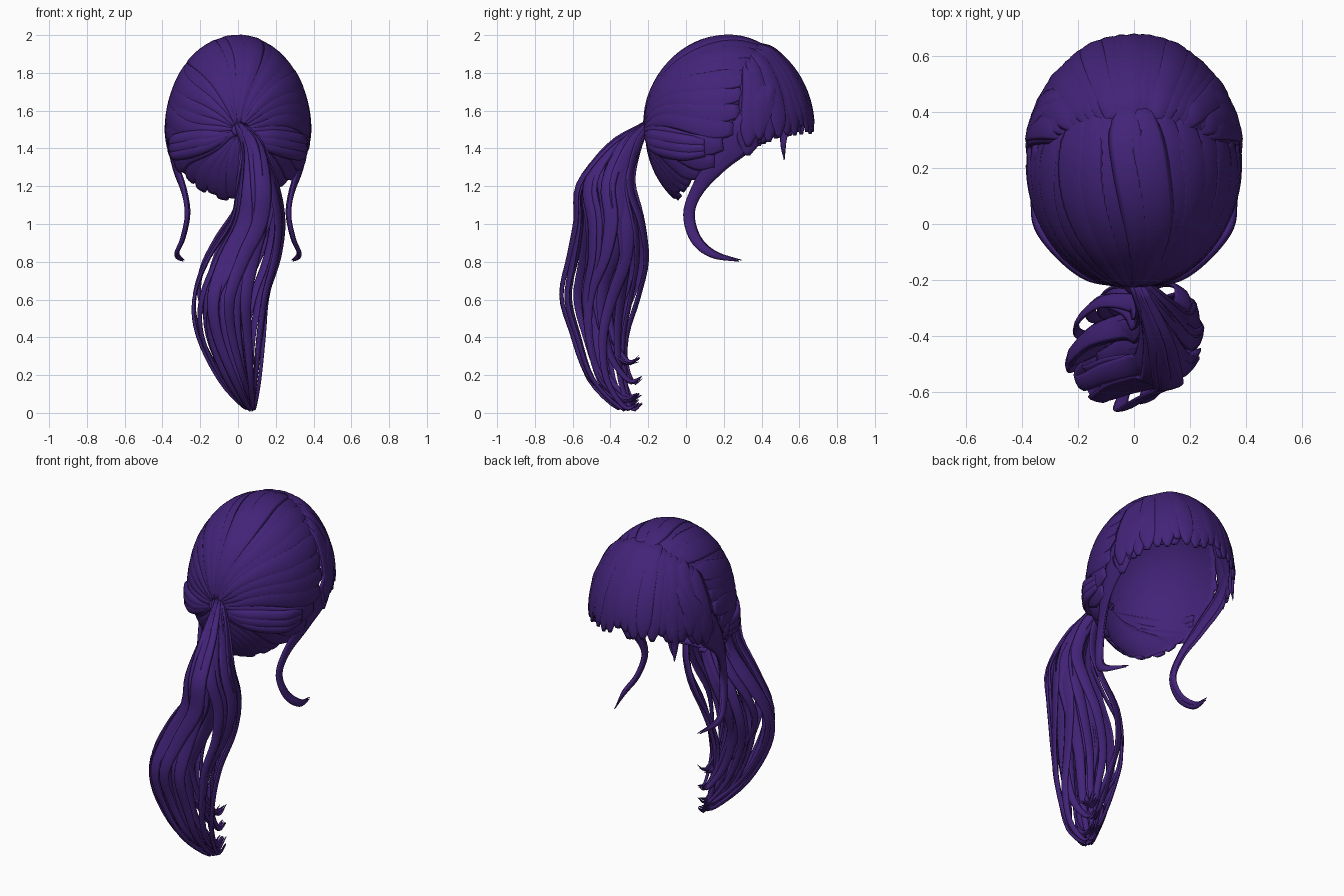
import bpy, bmesh, random
from math import sin, cos, pi, radians, sqrt
from mathutils import Vector

if "Cube" in bpy.data.objects:
    bpy.data.objects.remove(bpy.data.objects["Cube"])

random.seed(4)
C, R = Vector((0, 0.22, 1.5)), Vector((0.385, 0.45, 0.5))   # skull ellipsoid
mat = bpy.data.materials.new("purple_hair")
mat.diffuse_color = (0.056, 0.017, 0.19, 1)
mat.use_nodes = True
mat.node_tree.nodes["Principled BSDF"].inputs["Base Color"].default_value = mat.diffuse_color


def on_skull(d, s=1.0):
    d = d.normalized()
    return C + Vector((d.x * R.x, d.y * R.y, d.z * R.z)) * s


def skull_normal(p):
    q = p - C
    return Vector((q.x / R.x**2, q.y / R.y**2, q.z / R.z**2)).normalized()


def spline(rows, n):
    """Catmull-Rom through rows of equal length."""
    rows = [tuple(2 * a - b for a, b in zip(rows[0], rows[1]))] + list(rows) + \
           [tuple(2 * a - b for a, b in zip(rows[-1], rows[-2]))]
    out, segs = [], len(rows) - 3
    for i in range(n + 1):
        f = i / n * segs
        k = min(int(f), segs - 1)
        t = f - k
        out.append([0.5 * (2 * b + (c - a) * t + (2*a - 5*b + 4*c - d) * t*t + (3*b - a - 3*c + d) * t**3)
                    for a, b, c, d in zip(*rows[k:k + 4])])
    return out


def strand(bm, rows, normal, thick=0.014, n=22, sides=8):
    """Flattened tapering lock; rows are x, y, z, half width."""
    s = spline(rows, n)
    pts = [Vector(r[:3]) for r in s]
    rings = []
    for i, p in enumerate(pts):
        t = (pts[min(i + 1, n)] - pts[max(i - 1, 0)]).normalized()
        side = t.cross(normal(p)).normalized()
        up = side.cross(t)
        w = max(s[i][3], 0.002)
        h = min(thick, w * 0.6)
        rings.append([bm.verts.new(p + side * w * cos(a) + up * h * sin(a))
                      for a in (2 * pi * k / sides for k in range(sides))])
    for a, b in zip(rings, rings[1:]):
        for k in range(sides):
            j = (k + 1) % sides
            bm.faces.new((a[k], a[j], b[j], b[k]))
    bm.faces.new(rings[0])
    bm.faces.new(rings[-1])


def finish(bm, name):
    bmesh.ops.recalc_face_normals(bm, faces=bm.faces)
    me = bpy.data.meshes.new(name)
    bm.to_mesh(me)
    bm.free()
    for p in me.polygons:
        p.use_smooth = True
    me.materials.append(mat)
    ob = bpy.data.objects.new(name, me)
    bpy.context.collection.objects.link(ob)
    return ob


# swept-back cap: everything radiates from the ponytail root at the back
EDGE = [(-90, 50), (-60, 53), (-35, 64), (-15, 80), (0, 93), (30, 104), (60, 114), (90, 119)]


def elevation(phi):
    return 90 - abs((phi - 90 + 180) % 360 - 180)   # mirrored left/right


def edge(phi):
    e = elevation(phi)
    for (a, x), (b, y) in zip(EDGE, EDGE[1:]):
        if e <= b:
            return x + (y - x) * (e - a) / (b - a)
    return EDGE[-1][1]


def nape(phi):
    return 0.03 * max(0, min(1, (-elevation(phi) - 20) / 15))   # nape sits slightly inside


def back_dir(theta, phi):
    t, f = radians(theta), radians(phi)
    return Vector((sin(t) * cos(f), -cos(t), sin(t) * sin(f)))


bm = bmesh.new()
rings = [[bm.verts.new(on_skull(back_dir(2 + (edge(p) - 3) * i / 18, p), 0.975 - nape(p)))
          for p in range(0, 360, 5)] for i in range(19)]
for a, b in zip(rings, rings[1:]):
    for k in range(72):
        j = (k + 1) % 72
        bm.faces.new((a[k], a[j], b[j], b[k]))
bm.faces.new(rings[0])
cap = finish(bm, "cap_base")
m = cap.modifiers.new("thickness", 'SOLIDIFY')
m.thickness, m.offset = 0.012, 0

bm = bmesh.new()
N = 34
for i in range(N):
    phi = 360 * (i + 0.5) / N
    top = edge(phi) + random.uniform(-2, 2)
    s = 0.984 - nape(phi) + random.uniform(-0.004, 0.004)
    rows = []
    for k in range(8):
        th = 3 + (top - 3) * k / 7
        w = 0.06 * sin(radians(th)) * (0.55 if k == 7 else 1) + 0.004
        rows.append((*on_skull(back_dir(th, phi + 5 * sin(k * 0.7 + i * 0.4)), s), w))
    strand(bm, rows, skull_normal, 0.009)
finish(bm, "swept_back_strands")

# fringe: two staggered layers falling from the crown line
bm = bmesh.new()
for count, half, s in ((15, 0.066, 0.992), (21, 0.05, 1.008)):
    for i in range(count):
        u = -1 + 2 * i / (count - 1)
        x, y = 0.25 * u, 0.38 - 0.05 * u * u
        d = Vector((x / R.x, (y - C.y) / R.y, 0))
        d.z = sqrt(1 - d.length_squared)
        az = radians(76 * u)
        ez = (0.005 - 0.12 * u**4 + random.uniform(-0.03, 0.025)) / R.z
        e = Vector((sin(az), cos(az), ez))
        sc = s + random.uniform(-0.006, 0.006)
        prof = (0.6, 0.8, 0.9, 1, 1.05, 0.95, 0.25)
        rows = [(*on_skull(d.lerp(e, k / 6), sc - (0.04 if k == 0 else 0)), half * prof[k]) for k in range(7)]
        strand(bm, rows, skull_normal, 0.009)
# loose pointed lock at one temple
for dx in (0, 0.018):
    strand(bm, [(-0.24, 0.53, 1.70, 0.005), (-0.285 + dx, 0.525, 1.54, 0.028),
                (-0.285 + dx, 0.515, 1.43, 0.02), (-0.285, 0.52, 1.34 + dx, 0.003)], skull_normal, 0.01)
finish(bm, "fringe")

# long curling side locks, mirrored
LOCK = [(0.15, 0.40, 1.905, 0.03), (0.305, 0.435, 1.70, 0.06), (0.368, 0.33, 1.50, 0.09),
        (0.34, 0.17, 1.33, 0.06), (0.29, 0.06, 1.18, 0.035), (0.27, 0.015, 1.05, 0.03),
        (0.295, 0.05, 0.92, 0.028), (0.325, 0.14, 0.84, 0.02), (0.29, 0.28, 0.803, 0.003)]
bm = bmesh.new()
for sg in (-1, 1):
    def lock_normal(p):
        return Vector((sg, 0, 0.15)).lerp(skull_normal(p), max(0, min(1, (p.z - 1.2) / 0.3)))
    for off, k in ((0, 1), (0.014, 0.6)):
        strand(bm, [(sg * (x - off * 0.5), y + off, z + off * 0.4, w * k) for x, y, z, w in LOCK],
               lock_normal, 0.012, 40)
finish(bm, "side_locks")

# rolled sections under the cap, gathered into the tie
bm = bmesh.new()
for sg in (-1, 1):
    for dz, w in ((0, 0.04), (0.04, 0.04), (-0.035, 0.03)):
        strand(bm, [(sg * 0.355, 0.10, 1.40 + dz * 0.7, w * 0.7), (sg * 0.325, -0.03, 1.40 + dz, w),
                    (sg * 0.185, -0.17, 1.43 + dz * 0.8, w), (sg * 0.02, -0.22, 1.48, 0.015)],
               skull_normal, 0.022)
finish(bm, "nape_rolls")

# ponytail: centre x, spread x, centre y, spread y, z
TAIL = [(0.01, 0.025, -0.205, 0.015, 1.53), (0.08, 0.05, -0.33, 0.09, 1.40), (0.105, 0.10, -0.42, 0.15, 1.20),
        (0.10, 0.14, -0.40, 0.18, 1.00), (0.03, 0.19, -0.41, 0.205, 0.80), (-0.035, 0.20, -0.455, 0.20, 0.60),
        (-0.04, 0.18, -0.46, 0.145, 0.40), (0.005, 0.11, -0.42, 0.10, 0.17), (0.06, 0.03, -0.32, 0.04, 0.02),
        (0.07, 0.02, -0.25, 0.02, 0.04)]
WID = (0.018, 0.046, 0.054, 0.052, 0.044, 0.037, 0.03, 0.022, 0.014, 0.003)
bm = bmesh.new()
for i in range(30):
    a = 2 * pi * i * 0.381966 + random.uniform(-0.25, 0.25)
    r = random.uniform(0.92, 1.04) if i < 19 else random.uniform(0.3, 0.75)
    ca, sa = cos(a), sin(a)
    short = random.choice((0, 0, 0.05, 0.14, 0.24)) * (1 if sa > -0.3 else 0.25)
    w = random.uniform(0.55, 1.05)
    rows = []
    for k, (cx, sx, cy, sy, z) in enumerate(TAIL):
        f = k / 9
        tw = 0.3 * sin(5 * f + i)
        rows.append((cx + sx * r * cos(a + tw), cy + sy * r * sin(a + tw),
                     1.53 - (1.53 - z) * (1 - short / 1.5) + random.uniform(0, 0.015) * f, WID[k] * w))
    strand(bm, rows, lambda p: Vector((ca, sa, 0.1)), 0.009, 36)
# fine flyaway ends curling forward
for i in range(8):
    z = 0.07 if i < 4 else 0.27
    x = 0.03 + 0.015 * (i % 4)
    strand(bm, [(x - 0.05, -0.45, z + 0.12, 0.012), (x, -0.37, z + 0.01 * (i % 4), 0.012),
                (x + 0.01, -0.30, z - 0.01, 0.008), (x + 0.02, -0.25, z + 0.012 * (i % 4), 0.002)],
           lambda p: Vector((0.2, 0.3, 1)), 0.006, 12, 6)
finish(bm, "ponytail")

# hair tie at the root
bpy.ops.mesh.primitive_torus_add(location=(0.01, -0.225, 1.5), rotation=(radians(60), 0, 0),
                                 major_radius=0.032, minor_radius=0.012,
                                 major_segments=20, minor_segments=8)
tie = bpy.context.object
tie.name = "hair_tie"
tie.data.materials.append(mat)
bpy.ops.object.shade_smooth()
